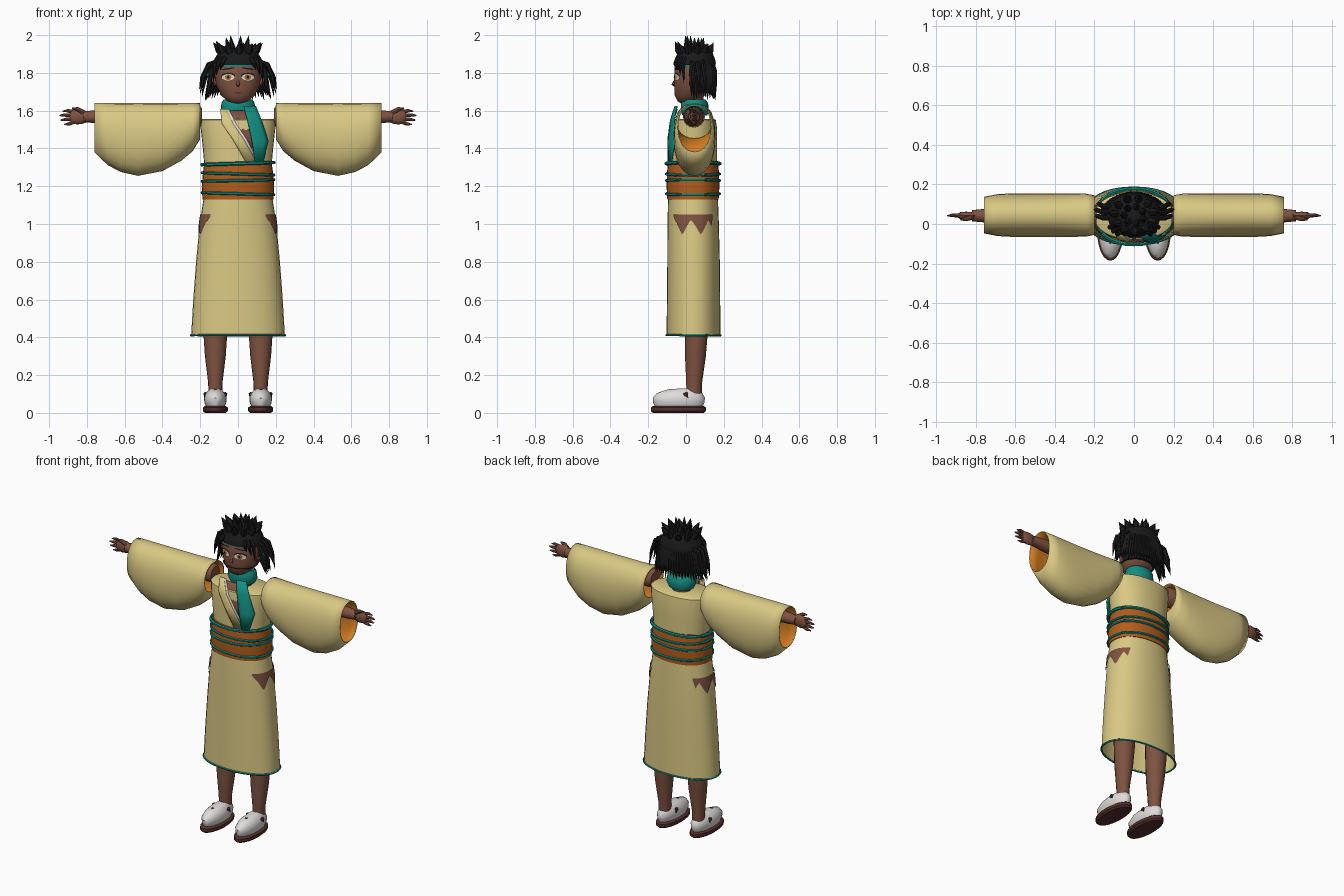
import bpy, bmesh, math, random
from mathutils import Vector

random.seed(4)
if bpy.data.objects.get("Cube"):
    bpy.data.objects.remove(bpy.data.objects["Cube"])


def material(name, r, g, b):
    m = bpy.data.materials.new(name)
    m.use_nodes = True
    m.diffuse_color = (r, g, b, 1)
    bsdf = m.node_tree.nodes["Principled BSDF"]
    bsdf.inputs["Base Color"].default_value = (r, g, b, 1)
    bsdf.inputs["Roughness"].default_value = 0.8
    return m


CLOTH = material("straw cloth", 0.70, 0.58, 0.23)
SKIN = material("brown skin", 0.21, 0.085, 0.052)
SASH = material("rust sash", 0.44, 0.11, 0.012)
LINING = material("orange lining", 0.68, 0.21, 0.015)
TEAL = material("teal trim", 0.006, 0.27, 0.22)
HAIR = material("black hair", 0.01, 0.01, 0.011)
WHITE = material("white", 0.74, 0.72, 0.71)
SOLE = material("dark brown", 0.09, 0.03, 0.024)
IRIS = material("amber", 0.45, 0.17, 0.035)


def finish(name, bm, *mats, angle=40):
    bmesh.ops.recalc_face_normals(bm, faces=bm.faces)
    me = bpy.data.meshes.new(name)
    bm.to_mesh(me)
    bm.free()
    for m in mats:
        me.materials.append(m)
    ob = bpy.data.objects.new(name, me)
    bpy.context.collection.objects.link(ob)
    bpy.ops.object.select_all(action='DESELECT')
    ob.select_set(True)
    bpy.context.view_layer.objects.active = ob
    bpy.ops.object.shade_smooth_by_angle(angle=math.radians(angle))
    return ob


def solidify(ob, thick, inner=0):
    mod = ob.modifiers.new("thickness", 'SOLIDIFY')
    mod.thickness, mod.offset, mod.material_offset = thick, -1, inner


def bridge(bm, rings, caps=True, closed=False):
    vs = [[bm.verts.new(p) for p in r] for r in rings]
    n = len(vs[0])
    for a, b in zip(vs, vs[1:] + vs[:1] if closed else vs[1:]):
        for i in range(n):
            j = (i + 1) % n
            bm.faces.new((a[i], a[j], b[j], b[i]))
    if caps and not closed:
        bm.faces.new(vs[0])
        bm.faces.new(vs[-1])


def oval(rx, ry, n=24, p=2.0):
    out = []
    for i in range(n):
        a = math.tau * i / n
        c, s = math.cos(a), math.sin(a)
        out.append((math.copysign(abs(c) ** (2 / p), c) * rx, math.copysign(abs(s) ** (2 / p), s) * ry))
    return out


def stack(name, rows, mat, cx=0, n=24, p=2.0, caps=True):
    """Horizontal ovals, each row is z, rx, ry, centre y."""
    bm = bmesh.new()
    bridge(bm, [[(cx + x, cy + y, z) for x, y in oval(rx, ry, n, p)] for z, rx, ry, cy in rows], caps)
    return finish(name, bm, mat)


def tube(bm, path, radii, n=6, closed=False, flat=1.0):
    path = [Vector(p) for p in path]
    rings, last = [], len(path) - 1
    for i, p in enumerate(path):
        if closed:
            t = path[(i + 1) % len(path)] - path[i - 1]
        else:
            t = path[min(i + 1, last)] - path[max(i - 1, 0)]
        t.normalize()
        u = t.cross(Vector((0, 1, 0) if abs(t.y) < 0.8 else (0, 0, 1))).normalized()
        v = t.cross(u)
        r = radii[i] if isinstance(radii, (list, tuple)) else radii
        rings.append([p + u * x + v * y for x, y in oval(r, r * flat, n)])
    bridge(bm, rings, True, closed)


# Skirt, its hem and the torn side holes
SKIRT = [(1.14, .182, .132, .037), (1.0, .203, .136, .038), (.8, .222, .139, .04),
         (.6, .237, .141, .04), (.41, .248, .143, .04)]


def at(rows, z):
    rows = sorted(rows)
    for a, b in zip(rows, rows[1:]):
        if z <= b[0]:
            f = max(0, (z - a[0]) / (b[0] - a[0]))
            return [u + (w - u) * f for u, w in zip(a, b)][1:]
    return rows[-1][1:]


stack("skirt", SKIRT, CLOTH, n=32, p=2.2, caps=False)
bm = bmesh.new()
tube(bm, [(x, .04 + y, .411) for x, y in oval(.249, .144, 32, 2.2)], .006, 5, True)
finish("skirt_hem", bm, TEAL)
for side, s in (("left", 1), ("right", -1)):
    bm = bmesh.new()
    prev = None
    for i in range(21):
        a = math.radians(-46 + 92 * i / 20)
        drop = .025 + .085 * abs((i / 20 * 2.5 + .35) % 1 * 2 - 1) if 0 < i < 20 else .01
        col = []
        for k in range(4):
            z = 1.05 - drop * k / 3
            rx, ry, cy = at(SKIRT, z)
            c, q = math.cos(a), math.sin(a)
            col.append(bm.verts.new((s * (rx * c ** .909 + .005),
                                     cy + math.copysign(abs(q) ** .909, q) * (ry + .005), z)))
        for k in range(3):
            if prev:
                bm.faces.new((prev[k], col[k], col[k + 1], prev[k + 1]))
        prev = col
    finish(side + "_skirt_tear", bm, SKIN)

# Bodice, sash and its cords
stack("bodice", [(1.3, .177, .125, .04), (1.42, .188, .125, .04), (1.5, .197, .125, .04),
                 (1.55, .2, .118, .04), (1.556, .19, .11, .04)], CLOTH, n=32, p=2.2)
stack("sash", [(1.13, .188, .136, .037), (1.2, .192, .14, .037), (1.27, .186, .138, .037),
               (1.325, .178, .132, .037)], SASH, n=32, p=2.2)
bm = bmesh.new()
for z, tilt, r in ((1.32, .03, .01), (1.265, -.03, .008), (1.23, .02, .008), (1.16, -.03, .008)):
    tube(bm, [(x, .037 + y, z + tilt * x) for x, y in oval(.19, .141, 32, 2.2)], r, 6, True)
finish("sash_cords", bm, TEAL)


# Front panels that follow the chest
def panel(name, rows, lift, mat):
    bm = bmesh.new()
    prev = None
    for xl, xr, z in rows:
        cur = []
        for k in range(5):
            x = xl + (xr - xl) * k / 4
            y = .04 - .125 * (1 - abs(x / .2) ** 2.2) ** .45 + max(0, z - 1.5) * .35 - lift
            cur.append(bm.verts.new((x, y, z)))
        if prev:
            for k in range(4):
                bm.faces.new((prev[k], prev[k + 1], cur[k + 1], cur[k]))
        prev = cur
    solidify(finish(name, bm, mat), .006)


panel("chest_skin", [(-.06, .06, 1.6), (-.045, .07, 1.54), (.0, .08, 1.47), (.06, .09, 1.4)], .006, SKIN)
panel("under_collar", [(-.07, -.05, 1.61), (-.035, -.01, 1.53), (.02, .045, 1.45), (.085, .11, 1.33)], .010, WHITE)
panel("inner_lapel", [(-.095, -.06, 1.61), (-.085, -.025, 1.53), (-.03, .03, 1.45), (.04, .1, 1.33)], .014, CLOTH)
panel("teal_lapel", [(.03, .095, 1.625), (.05, .125, 1.55), (.075, .162, 1.44), (.09, .135, 1.33)], .02, TEAL)

# Neck and scarf
stack("neck", [(1.5, .06, .055, .045), (1.67, .055, .052, .04)], SKIN, n=16)
stack("scarf", [(1.575, .08, .066, .047), (1.6, .092, .074, .047), (1.64, .088, .072, .045),
                (1.66, .076, .06, .043)], TEAL)

# Head and face
HEAD = [(1.637, .025, .025, 0), (1.65, .055, .052, .008), (1.68, .088, .08, .02), (1.73, .113, .095, .033),
        (1.79, .124, .1, .038), (1.85, .12, .1, .042), (1.9, .09, .08, .045), (1.925, .035, .035, .045)]
stack("head", HEAD, SKIN, n=32)


def face_spot(bm, cx, cz, w, h, lift, tilt=0.0, mat=0):
    def put(x, z):
        rx, ry, cy = at(HEAD, z)
        return bm.verts.new((x, cy - ry * math.sqrt(max(0, 1 - (x / rx) ** 2)) - lift, z))
    mid = put(cx, cz)
    rim = [put(cx + x, cz + z + tilt * x) for x, z in oval(w, h, 16)]
    for a, b in zip(rim, rim[1:] + rim[:1]):
        bm.faces.new((mid, a, b)).material_index = mat


bm = bmesh.new()
for s in (1, -1):
    x = .052 * s
    face_spot(bm, x, 1.783, .037, .018, .002, mat=1)
    face_spot(bm, x, 1.777, .034, .017, .004)
    face_spot(bm, x, 1.777, .017, .016, .006, mat=2)
    face_spot(bm, x, 1.777, .007, .008, .008, mat=1)
    face_spot(bm, x, 1.822, .034, .004, .004, -.15 * s, 1)
face_spot(bm, 0, 1.695, .02, .004, .004, mat=3)
finish("face_details", bm, WHITE, HAIR, IRIS, SOLE)
bm = bmesh.new()
tube(bm, [(0, -.058, 1.765), (0, -.067, 1.738), (0, -.055, 1.73)], [.004, .011, .006], 8)
for s in (1, -1):
    tube(bm, [(s * .118, .03, 1.735), (s * .132, .035, 1.765), (s * .128, .04, 1.8)], [.008, .016, .01], 8)
finish("nose_and_ears", bm, SKIN)
bm = bmesh.new()
for s in (1, -1):
    tube(bm, [(s * .15, .04, 1.815), (s * .155, .04, 1.79), (s * .15, .04, 1.755)], [.004, .014, .003], 8)
finish("earrings", bm, TEAL)
stack("headband", [(1.835, .125, .105, .042), (1.848, .124, .105, .042)], TEAL, caps=False)

# Hair cap, cut open around the face
bm = bmesh.new()
levels = [1.69 + .013 * i for i in range(19)]
rings = []
for z in levels:
    rx, ry, cy = at(HEAD, z)
    rings.append([(x, cy + .004 + y, z + .008) for x, y in oval(rx + .014, ry + .012, 32)])
bridge(bm, rings)
cut = [f for f in bm.faces if f.calc_center_median().z < 1.845 and f.calc_center_median().y < .025]
bmesh.ops.delete(bm, geom=cut, context='FACES')
finish("hair_cap", bm, HAIR)

# Crown of upright leaf-shaped spikes
bm = bmesh.new()
for count, base, tip, top, turn in ((11, .07, .125, 1.965, .2), (7, .035, .06, 1.995, .45)):
    for i in range(count):
        a = math.tau * i / count + turn
        c, q = math.cos(a), math.sin(a)
        tube(bm, [(base * c, .045 + base * q * .85, 1.88),
                  ((base + tip) * .52 * c, .045 + (base + tip) * .45 * q, 1.925),
                  (tip * c * 1.05, .045 + tip * q * .82, top + random.uniform(-.012, .005))],
             [.02, .021, .001], 6)
finish("crown_spikes", bm, HAIR)

# Hanging strands around the back and sides
bm = bmesh.new()
for i in range(31):
    a = math.radians(-8 + 196 * i / 30)
    c, q = math.cos(a), math.sin(a)
    low = 1.665 + random.uniform(-.012, .018)
    tube(bm, [(.11 * c, .045 + .09 * q, 1.87), (.142 * c, .045 + .105 * q, 1.81),
              (.152 * c, .045 + .108 * q, 1.74), (.175 * c, .045 + .112 * q, low)],
         [.012, .016, .013, .001], 6)
for s in (1, -1):
    for y, out, low in ((.03, .2, 1.69), (.06, .205, 1.715), (.09, .19, 1.675)):
        tube(bm, [(s * .1, y, 1.865), (s * .155, y, 1.845), (s * out * .92, y + .01, 1.775),
                  (s * out, y + .015, low)], [.01, .013, .012, .001], 6)
    for x, low in ((.085, 1.815), (.105, 1.79), (.122, 1.745)):
        y = .04 - .112 * math.sqrt(1 - (x / .14) ** 2)
        tube(bm, [(s * x * .8, y + .01, 1.88), (s * x, y - .002, 1.85), (s * (x + .01), y + .004, low)],
             [.012, .013, .001], 6)
finish("hair_strands", bm, HAIR)

# Sleeves, arms, hands, legs and shoes
SLEEVE = [(.2, 1.45, .1), (.24, 1.385, .108), (.3, 1.335, .11), (.4, 1.28, .11), (.53, 1.255, .11),
          (.62, 1.275, .11), (.69, 1.312, .106), (.76, 1.38, .092)]
for side, s in (("left", 1), ("right", -1)):
    bm = bmesh.new()
    bridge(bm, [[(s * x, .045 + y, (1.64 + low) / 2 + z) for y, z in oval(ry, (1.64 - low) / 2, 24, 2.15)]
                for x, low, ry in SLEEVE], caps=False)
    solidify(finish(side + "_sleeve", bm, CLOTH, LINING), .006, 1)

    bm = bmesh.new()
    tube(bm, [(s * x, .042, 1.568) for x in (.19, .21, .5, .77, .82)], [.045, .058, .05, .033, .028], 16)
    finish(side + "_arm", bm, SKIN)
    bm = bmesh.new()
    tube(bm, [(s * x, .042, 1.568) for x in (.795, .82, .85, .88, .89)], [.026, .037, .041, .036, .02], 12, flat=.5)
    for z0, x1, z1 in ((1.592, .928, 1.6), (1.575, .945, 1.577), (1.557, .94, 1.553), (1.541, .92, 1.53)):
        tube(bm, [(s * .865, .042, z0), (s * (x1 - .025), .044, z1), (s * x1, .042, z1 - .003)], [.011, .009, .003], 8)
    tube(bm, [(s * .82, .035, 1.59), (s * .85, .025, 1.609), (s * .878, .022, 1.612)], [.014, .011, .004], 8)
    finish(side + "_hand", bm, SKIN)

    cx = .12 * s
    stack(side + "_leg", [(.09, .036, .04, .043), (.16, .038, .042, .043), (.3, .055, .055, .05),
                          (.42, .063, .06, .055), (.6, .066, .063, .055)], SKIN, cx, 16)
    stack(side + "_shoe", [(.03, .048, .125, -.038), (.055, .058, .136, -.038), (.08, .06, .138, -.038),
                           (.105, .05, .12, -.034), (.122, .034, .085, -.02), (.13, .018, .04, .01)], WHITE, cx, 20)
    stack(side + "_sole", [(0, .055, .135, -.04), (.01, .066, .146, -.04), (.028, .066, .146, -.04),
                           (.036, .055, .135, -.04)], SOLE, cx, 24)
    bm = bmesh.new()
    for dx, y, z in ((.05, .0, .1), (-.05, .0, .1), (.0, -.09, .118)):
        tube(bm, [(cx + dx, y - .014, z), (cx + dx, y, z), (cx + dx * 1.15, y + .012, z - .022)],
             [.004, .014, .001], 6)
    finish(side + "_shoe_marks", bm, SOLE)
